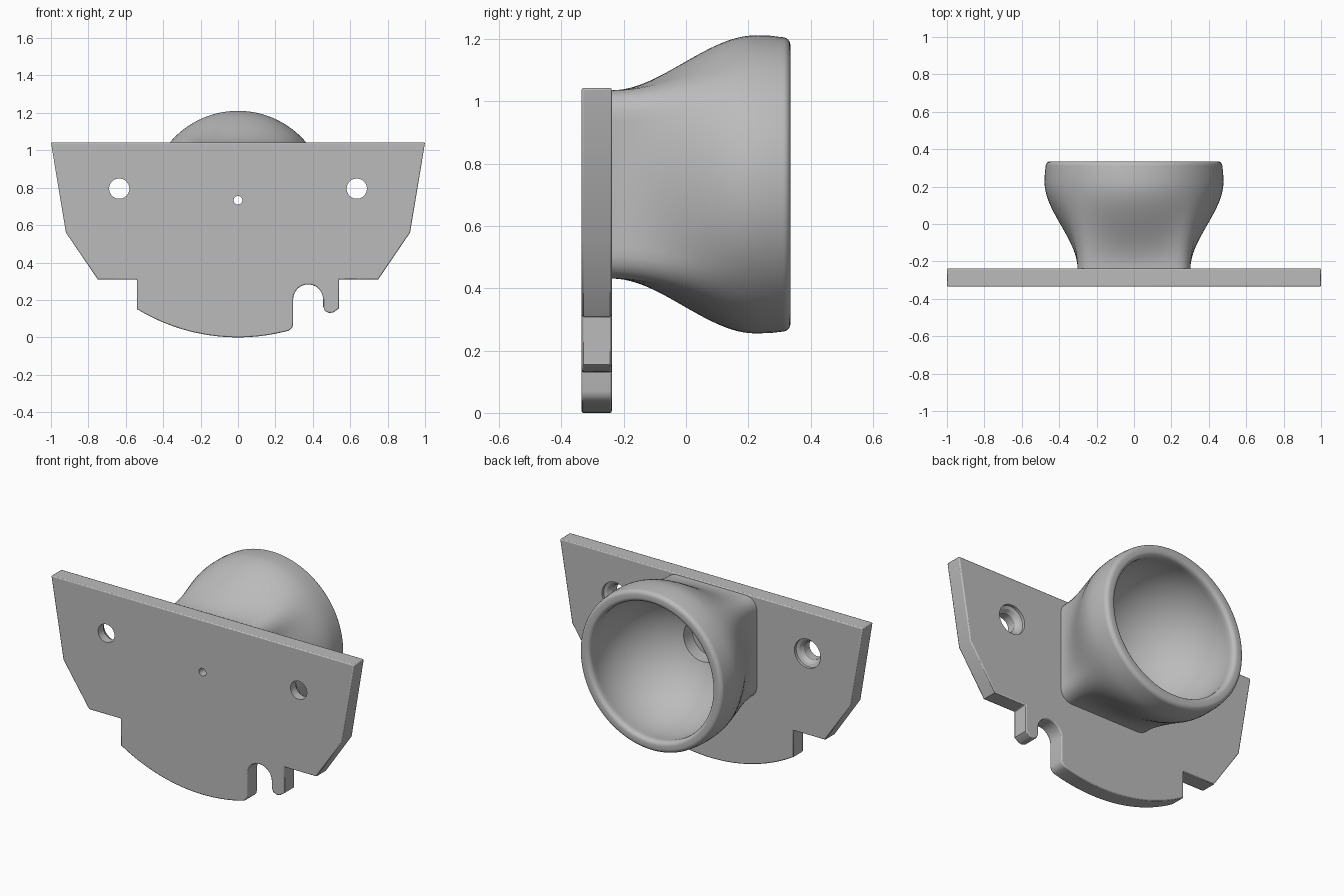
import bpy, bmesh, math
from mathutils import Vector

cube = bpy.data.objects.get("Cube")
if cube:
    bpy.data.objects.remove(cube)

grey = bpy.data.materials.new("plain_grey")
grey.use_nodes = True
grey.diffuse_color = (0.5, 0.5, 0.5, 1)
grey.node_tree.nodes["Principled BSDF"].inputs["Base Color"].default_value = (0.5, 0.5, 0.5, 1)

FRONT, BACK = -0.335, -0.238   # plate faces
CZ = 0.733                     # cup axis height
SEG = 96


def make_object(name, bm):
    mesh = bpy.data.meshes.new(name)
    bmesh.ops.recalc_face_normals(bm, faces=bm.faces)
    bm.to_mesh(mesh)
    bm.free()
    obj = bpy.data.objects.new(name, mesh)
    bpy.context.collection.objects.link(obj)
    mesh.materials.append(grey)
    return obj


def arc(cx, cz, r, a0, a1, n):
    angles = [math.radians(a0 + (a1 - a0) * i / n) for i in range(n + 1)]
    return [(cx + r * math.cos(a), cz + r * math.sin(a)) for a in angles]


def loft(bm, rings, cap=False):
    loops = [[bm.verts.new(p) for p in ring] for ring in rings]
    for a, b in zip(loops, loops[1:]):
        for i in range(len(a)):
            j = (i + 1) % len(a)
            bm.faces.new((a[i], a[j], b[j], b[i]))
    if cap:
        bm.faces.new(loops[0])
        bm.faces.new(loops[-1])


def circle(cx, y, cz, r, n=SEG):
    return [(cx + r * math.cos(math.tau * i / n), y, cz + r * math.sin(math.tau * i / n))
            for i in range(n)]


def smooth(obj, angle=35):
    bpy.ops.object.select_all(action='DESELECT')
    obj.select_set(True)
    bpy.context.view_layer.objects.active = obj
    bpy.ops.object.shade_smooth_by_angle(angle=math.radians(angle))


# Mounting plate: outline with curved bottom, slot and finger
outline = [(-0.54, 0.31), (-0.75, 0.31), (-0.92, 0.56), (-1, 1.042), (1, 1.042),
           (0.92, 0.56), (0.75, 0.31), (0.54, 0.31), (0.54, 0.155),
           (0.51, 0.133), (0.487, 0.13), (0.465, 0.141), (0.455, 0.165)]
outline += arc(0.375, 0.203, 0.08, 0, 180, 20)
outline += [(0.295, 0.07), (0.29, 0.052), (0.277, 0.04)]
outline += arc(0, 1.042, 1.042, -75, -121.2, 28)
bm = bmesh.new()
loft(bm, [[(x, y, z) for x, z in outline] for y in (FRONT, BACK)], cap=True)
plate = make_object("mounting_plate", bm)
bevel = plate.modifiers.new("soft_edges", 'BEVEL')
bevel.width, bevel.segments = 0.006, 2
bevel.limit_method, bevel.angle_limit = 'ANGLE', math.radians(60)

# Hole cutters: two stepped screw holes and a small central hole
bm = bmesh.new()
for x in (-0.635, 0.635):
    steps = [(FRONT - 0.05, 0.054), (-0.285, 0.054), (-0.262, 0.07),
             (-0.255, 0.086), (BACK + 0.05, 0.086)]
    loft(bm, [circle(x, y, 0.795, r, 48) for y, r in steps], cap=True)
loft(bm, [circle(0, y, CZ, 0.023, 32) for y in (FRONT - 0.05, BACK + 0.05)], cap=True)
cutter = make_object("hole_cutter", bm)
cutter.hide_render = True
cutter.hide_set(True)
cut = plate.modifiers.new("holes", 'BOOLEAN')
cut.operation, cut.solver, cut.object = 'DIFFERENCE', 'EXACT', cutter
smooth(plate)


# Cup: rounded square base flowing into a round rim, hollow inside
def square_radius(a, half, corner):
    c, s = sorted((abs(math.cos(a)), abs(math.sin(a))), reverse=True)
    k = half - corner
    if half * s / c <= k:
        return half / c
    b = k * (c + s)
    return b + math.sqrt(b * b - 2 * k * k + corner * corner)


def cup_ring(y, r, blend):
    ring = []
    for i in range(SEG):
        a = math.tau * i / SEG
        rad = square_radius(a, 0.302, 0.075) * (1 - blend) + r * blend
        ring.append((rad * math.cos(a), y, CZ + rad * math.sin(a)))
    return ring


rings = [cup_ring(BACK - 0.01, 0.478, 0)]
for i in range(25):
    t = i / 24
    rings.append(cup_ring(BACK + 0.46 * t, 0.478, t * t * (3 - 2 * t)))
# rim with rounded outer and inner lips
rim = [(0.27, 0.477), (0.312, 0.472)]
rim += [(y, r) for r, y in arc(0.447, 0.31, 0.025, 0, 90, 6)]
rim += [(y, r) for r, y in arc(0.43, 0.31, 0.025, 90, 170, 6)]
# spherical bowl ending at a round recess
rim += [(y, r) for r, y in arc(0, 0.235, 0.41, 9, -72.3, 28)]
rim += [(BACK - 0.01, 0.125)]
rings += [circle(0, y, CZ, r) for y, r in rim]
bm = bmesh.new()
loft(bm, rings)
cup = make_object("hollow_cup", bm)
smooth(cup, 40)
